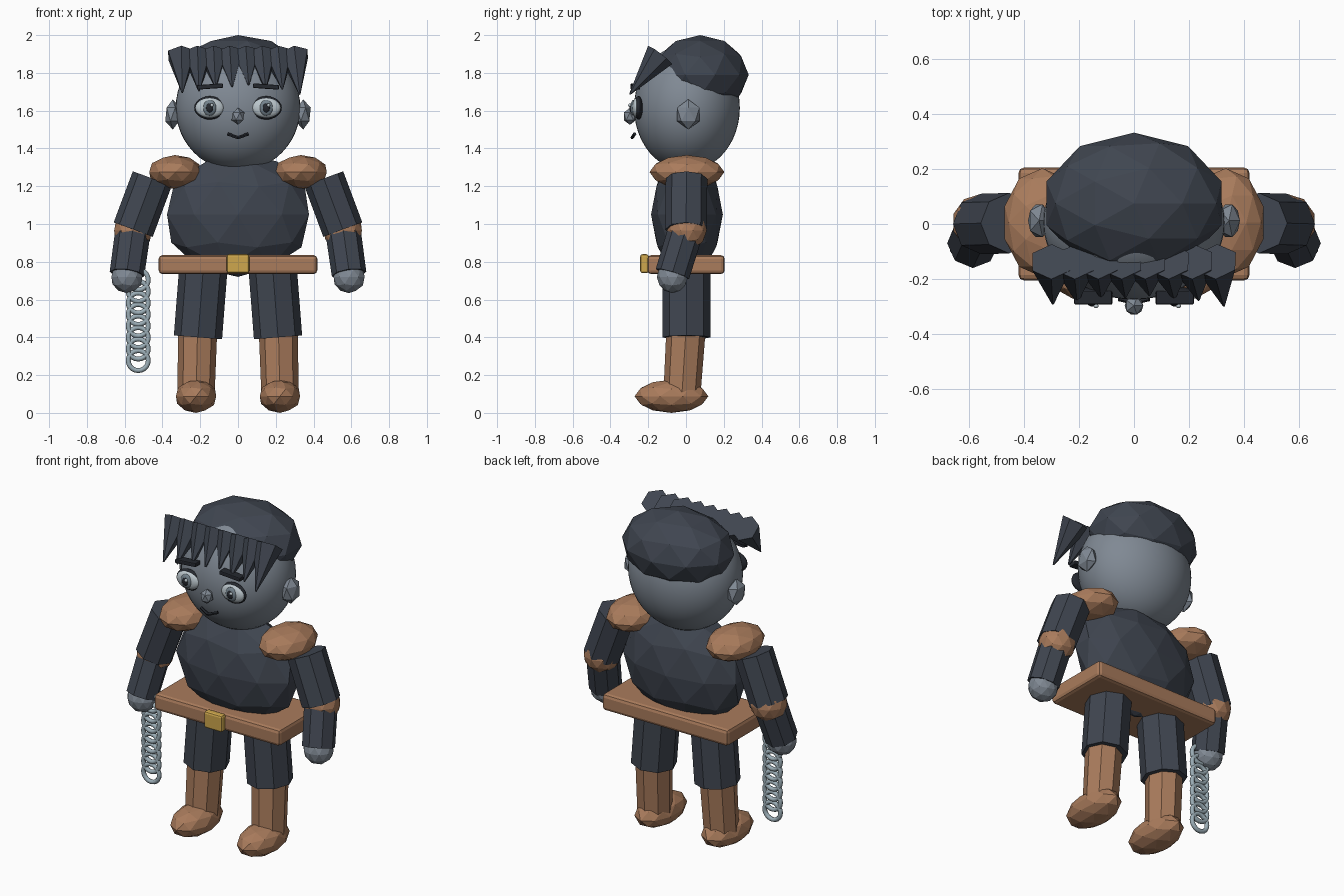
import bpy, bmesh, math
from mathutils import Vector, Matrix

if "Cube" in bpy.data.objects:
    bpy.data.objects.remove(bpy.data.objects["Cube"])


def material(name, rgb):
    m = bpy.data.materials.new(name)
    m.diffuse_color = (*rgb, 1)
    m.use_nodes = True
    m.node_tree.nodes["Principled BSDF"].inputs["Base Color"].default_value = m.diffuse_color
    return m


DARK = material("dark cloth", (0.050, 0.060, 0.080))
SKIN = material("grey skin", (0.215, 0.25, 0.295))
BROWN = material("brown leather", (0.40, 0.20, 0.107))
GOLD = material("gold", (0.62, 0.39, 0.075))
STEEL = material("steel", (0.33, 0.42, 0.47))
WHITE = material("eye white", (0.50, 0.57, 0.61))
IRIS = material("iris grey", (0.17, 0.22, 0.26))
BLACK = material("black", (0.018, 0.021, 0.028))


def finish(name, bm, mat, smooth=False):
    me = bpy.data.meshes.new(name)
    bm.to_mesh(me)
    bm.free()
    for p in me.polygons:
        p.use_smooth = smooth
    me.materials.append(mat)
    ob = bpy.data.objects.new(name, me)
    bpy.context.collection.objects.link(ob)
    return ob


def ico(name, loc, radii, mat, sub=2):
    """Faceted ellipsoid."""
    bm = bmesh.new()
    bmesh.ops.create_icosphere(bm, subdivisions=sub, radius=1,
                               matrix=Matrix.LocRotScale(Vector(loc), None, Vector(radii)))
    return finish(name, bm, mat)


def ball(name, loc, radii, mat, u=32, v=16):
    """Smooth ellipsoid."""
    bm = bmesh.new()
    bmesh.ops.create_uvsphere(bm, u_segments=u, v_segments=v, radius=1,
                              matrix=Matrix.LocRotScale(Vector(loc), None, Vector(radii)))
    return finish(name, bm, mat, True)


def rod(name, a, b, r1, r2, mat, sides=8):
    """Prism or cone from point a to point b."""
    a, b = Vector(a), Vector(b)
    d = b - a
    rot = Vector((0, 0, -1)).rotation_difference(d.normalized()).to_matrix().to_4x4()
    flip = Matrix.Rotation(math.pi, 4, 'X')
    bm = bmesh.new()
    bmesh.ops.create_cone(bm, cap_ends=True, segments=sides, radius1=r1, radius2=r2,
                          depth=d.length, matrix=Matrix.Translation((a + b) / 2) @ rot @ flip)
    return finish(name, bm, mat)


def box(name, loc, size, mat, bevel=0.0, turn=0.0):
    bm = bmesh.new()
    bmesh.ops.create_cube(bm, size=1, matrix=Matrix.LocRotScale(
        Vector(loc), Matrix.Rotation(turn, 3, 'Y'), Vector(size)))
    ob = finish(name, bm, mat)
    if bevel:
        mod = ob.modifiers.new("bevel", 'BEVEL')
        mod.width, mod.segments = bevel, 2
    return ob


def ring(name, loc, major, minor, mat, nu=20, nv=8):
    """Upright chain link facing the front."""
    bm = bmesh.new()
    grid = []
    for i in range(nu):
        a = 2 * math.pi * i / nu
        row = []
        for j in range(nv):
            b = 2 * math.pi * j / nv
            r = major + minor * math.cos(b)
            row.append(bm.verts.new((loc[0] + r * math.cos(a), loc[1] + minor * math.sin(b),
                                     loc[2] + r * math.sin(a))))
        grid.append(row)
    for i in range(nu):
        for j in range(nv):
            k, l = (i + 1) % nu, (j + 1) % nv
            bm.faces.new((grid[i][j], grid[i][l], grid[k][l], grid[k][j]))
    bmesh.ops.recalc_face_normals(bm, faces=bm.faces)
    return finish(name, bm, mat, True)


# Head, nose and hair cap
ball("head", (0, 0.005, 1.615), (0.33, 0.28, 0.335), SKIN, 48, 24)
ico("nose", (0, -0.297, 1.57), (0.038, 0.038, 0.045), SKIN, 1)
ico("hair_cap", (0, 0.075, 1.79), (0.335, 0.257, 0.21), DARK)

# Fringe of spikes, longest at the sides
for i in range(8):
    t = -1 + 2 * i / 7
    drop = 0.8 + 0.22 * abs(t) ** 1.5 + (0.05 if i % 2 else 0)
    base = Vector((0.30 * t, -0.137, 1.895))
    tip = base + Vector((0.015 + 0.01 * t, -0.15, -0.195)) * drop
    rod(f"fringe_spike_{i + 1}", base, tip, 0.08, 0.004, DARK, 6)

# Torso, belt and buckle
ico("torso", (0, 0.005, 1.05), (0.395, 0.19, 0.33), DARK)
box("belt", (0, 0, 0.785), (0.84, 0.41, 0.10), BROWN, 0.02)
box("belt_buckle", (0, -0.22, 0.79), (0.12, 0.045, 0.10), GOLD, 0.012)

# Mouth as two short bars
for s in (-1, 1):
    rod("mouth_half", (0.055 * s, -0.272, 1.477), (0, -0.285, 1.457), 0.009, 0.009, BLACK, 6)

for s, side in ((-1, "left"), (1, "right")):
    # Face parts
    ico(f"{side}_ear", (0.345 * s, 0.012, 1.58), (0.045, 0.07, 0.08), SKIN, 1)
    box(f"{side}_brow", (0.148 * s, -0.268, 1.728), (0.138, 0.05, 0.024), BLACK, 0.005,
        math.radians(4) * s)
    x, z = 0.15 * s, 1.615
    ball(f"{side}_eye_rim", (x, -0.252, z), (0.082, 0.024, 0.062), BLACK, 24, 12)
    ball(f"{side}_eye", (x, -0.262, z), (0.075, 0.024, 0.052), WHITE, 24, 12)
    ball(f"{side}_iris", (x, -0.278, z), (0.036, 0.016, 0.042), IRIS, 20, 10)
    ball(f"{side}_pupil", (x, -0.288, z), (0.02, 0.012, 0.025), BLACK, 16, 8)
    ball(f"{side}_eye_glint", (x + 0.012, -0.298, z + 0.014), (0.009, 0.008, 0.009), WHITE, 12, 8)

    # Arm
    elbow = (0.555 * s, 0.0, 0.97)
    wrist = (0.588 * s, -0.072, 0.735)
    ico(f"{side}_shoulder_pad", (0.333 * s, 0.005, 1.275), (0.144, 0.198, 0.09), BROWN)
    rod(f"{side}_upper_arm", (0.454 * s, 0.003, 1.24), elbow, 0.11, 0.11, DARK)
    ico(f"{side}_elbow", (0.556 * s, 0.005, 0.965), (0.105, 0.105, 0.105), BROWN)
    rod(f"{side}_forearm", elbow, wrist, 0.094, 0.092, DARK)
    ico(f"{side}_hand", (0.588 * s, -0.072, 0.72), (0.086, 0.083, 0.086), SKIN)

    # Leg
    rod(f"{side}_thigh", (0.184 * s, 0.003, 0.76), (0.212 * s, 0.003, 0.40), 0.128, 0.128, DARK)
    rod(f"{side}_boot_shaft", (0.214 * s, 0.0, 0.44), (0.222 * s, -0.022, 0.09), 0.104, 0.098, BROWN)
    ico(f"{side}_boot_foot", (0.222 * s, -0.077, 0.088), (0.112, 0.195, 0.088), BROWN)

# Hanging chain
for i in range(8):
    ring(f"chain_link_{i + 1}", (-0.528, -0.072, 0.277 + 0.061 * i), 0.053, 0.013, STEEL)
